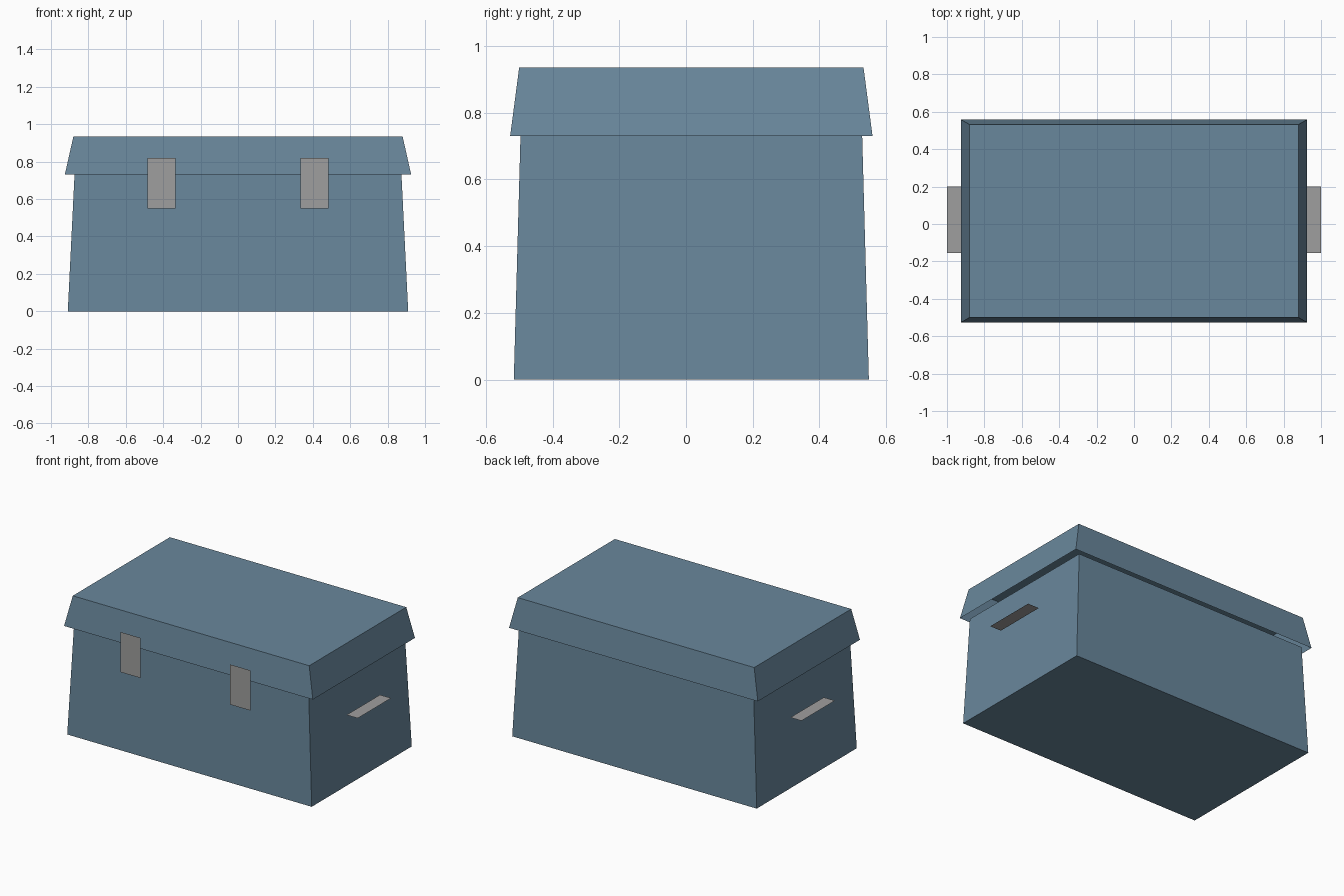
import bpy, bmesh

if "Cube" in bpy.data.objects:
    bpy.data.objects.remove(bpy.data.objects["Cube"])


def material(name, rgb):
    m = bpy.data.materials.new(name)
    m.diffuse_color = (*rgb, 1)
    m.use_nodes = True
    m.node_tree.nodes["Principled BSDF"].inputs["Base Color"].default_value = m.diffuse_color
    return m


BLUE = material("steel blue", (0.141, 0.242, 0.331))
GREY = material("metal grey", (0.347, 0.345, 0.342))


def mesh_object(name, bm, mat):
    me = bpy.data.meshes.new(name)
    bm.to_mesh(me)
    bm.free()
    me.materials.append(mat)
    ob = bpy.data.objects.new(name, me)
    bpy.context.collection.objects.link(ob)
    return ob


def tapered_shell(name, low, high, open_side, mat):
    """Box tapering between two levels (half x, half y, z), open above (1) or below (-1)."""
    bm = bmesh.new()
    bmesh.ops.create_cube(bm, size=2)
    bm.normal_update()
    cap = [f for f in bm.faces if f.normal.z * open_side > 0.5]
    bmesh.ops.delete(bm, geom=cap, context='FACES_ONLY')
    for v in bm.verts:
        hx, hy, z = high if v.co.z > 0 else low
        v.co = (v.co.x * hx, v.co.y * hy + 0.016, z)
    return mesh_object(name, bm, mat)


def plate(name, corners, mat):
    """Single flat quad."""
    bm = bmesh.new()
    bm.faces.new([bm.verts.new(c) for c in corners])
    return mesh_object(name, bm, mat)


# Box body and hollow overhanging lid
tapered_shell("body", (0.91, 0.532, 0), (0.874, 0.512, 0.73), 1, BLUE)
tapered_shell("lid", (0.926, 0.543, 0.73), (0.88, 0.516, 0.935), -1, BLUE)

for side, s in (("left", -1), ("right", 1)):
    # Upright latch plates standing just off the front
    x0, x1 = sorted((s * 0.333, s * 0.485))
    y = -0.559
    plate(side + "_latch", [(x0, y, 0.55), (x1, y, 0.55), (x1, y, 0.82), (x0, y, 0.82)], GREY)
    # Flat grip plates at the ends
    x0, x1 = sorted((s * 0.917, s * 1.0))
    z = 0.482
    plate(side + "_handle", [(x0, -0.155, z), (x1, -0.155, z), (x1, 0.2, z), (x0, 0.2, z)], GREY)
